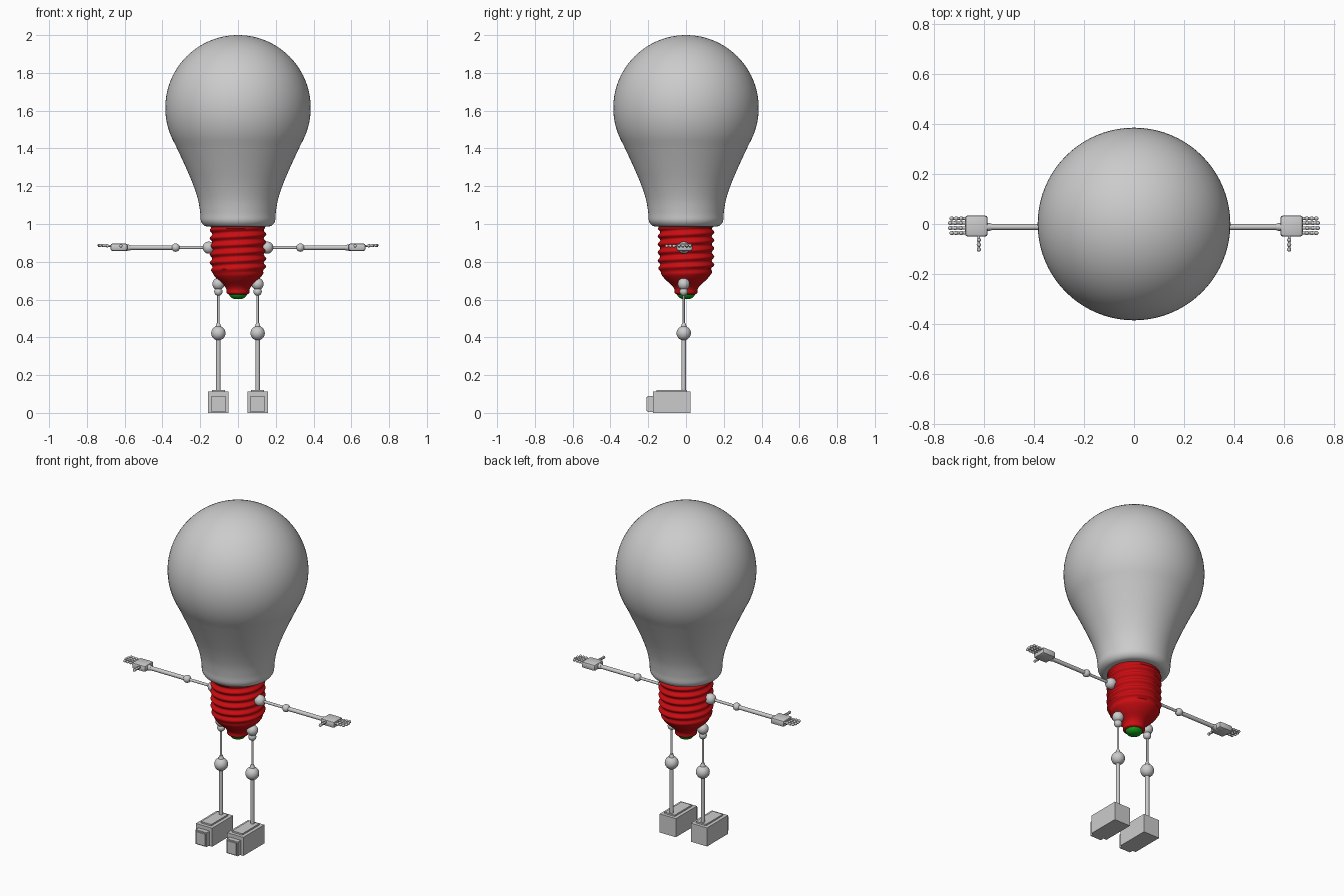
import bpy, bmesh, math
from mathutils import Vector

cube = bpy.data.objects.get("Cube")
if cube:
    bpy.data.objects.remove(cube, do_unlink=True)


def material(name, rgb):
    m = bpy.data.materials.new(name)
    m.use_nodes = True
    color = (*rgb, 1)
    m.diffuse_color = color
    m.node_tree.nodes["Principled BSDF"].inputs["Base Color"].default_value = color
    return m


GREY = material("light grey", (0.6, 0.6, 0.6))
RED = material("red", (0.6, 0.004, 0.006))
GREEN = material("green", (0.005, 0.35, 0.01))


def finish(name, bm, mat, smooth=40):
    bmesh.ops.recalc_face_normals(bm, faces=bm.faces)
    mesh = bpy.data.meshes.new(name)
    bm.to_mesh(mesh)
    bm.free()
    obj = bpy.data.objects.new(name, mesh)
    bpy.context.collection.objects.link(obj)
    mesh.materials.append(mat)
    if smooth:
        bpy.ops.object.select_all(action="DESELECT")
        obj.select_set(True)
        bpy.context.view_layer.objects.active = obj
        bpy.ops.object.shade_smooth_by_angle(angle=math.radians(smooth))
    return obj


def lathe(name, rings, mat, segments=64, ripple=None):
    """Spin (radius, height) rings about z; ripple adds to the radius by height and angle."""
    bm = bmesh.new()
    loops = []
    for r, z in rings:
        loop = []
        for i in range(segments):
            a = math.tau * i / segments
            rr = r + (ripple(z, a) if ripple else 0)
            loop.append(bm.verts.new((rr * math.cos(a), rr * math.sin(a), z)))
        loops.append(loop)
    for low, high in zip(loops, loops[1:]):
        for i in range(segments):
            j = (i + 1) % segments
            bm.faces.new((low[i], low[j], high[j], high[i]))
    bm.faces.new(loops[0])
    bm.faces.new(loops[-1])
    return finish(name, bm, mat, 60)


def ball(name, center, radius):
    bm = bmesh.new()
    bmesh.ops.create_uvsphere(bm, u_segments=24, v_segments=14, radius=radius)
    bmesh.ops.translate(bm, verts=bm.verts, vec=center)
    return finish(name, bm, GREY)


def rod(name, start, end, r1, r2=None):
    start, end = Vector(start), Vector(end)
    axis = end - start
    bm = bmesh.new()
    bmesh.ops.create_cone(bm, cap_ends=True, segments=16, radius1=r1,
                          radius2=r1 if r2 is None else r2, depth=axis.length)
    bmesh.ops.rotate(bm, verts=bm.verts,
                     matrix=axis.to_track_quat("Z", "Y").to_matrix())
    bmesh.ops.translate(bm, verts=bm.verts, vec=(start + end) / 2)
    return finish(name, bm, GREY)


def box(name, low, high, bevel=0):
    low, high = Vector(low), Vector(high)
    bm = bmesh.new()
    bmesh.ops.create_cube(bm, size=1)
    bmesh.ops.scale(bm, verts=bm.verts, vec=high - low)
    bmesh.ops.translate(bm, verts=bm.verts, vec=(low + high) / 2)
    if bevel:
        bmesh.ops.bevel(bm, geom=bm.edges[:], offset=bevel, segments=2,
                        affect="EDGES", profile=0.5)
    return finish(name, bm, GREY, 40 if bevel else 0)


def spline(points, steps):
    """Smooth curve through the given points."""
    pts = [Vector(p) for p in points]
    pts = [2 * pts[0] - pts[1]] + pts + [2 * pts[-1] - pts[-2]]
    out = []
    for a, b, c, d in zip(pts, pts[1:], pts[2:], pts[3:]):
        for s in range(steps):
            t = s / steps
            out.append(0.5 * (2 * b + (c - a) * t + (2 * a - 5 * b + 4 * c - d) * t**2
                              + (3 * b - a - 3 * c + d) * t**3))
    return out + [pts[-2]]


# Glass bulb: flared neck running into a round dome
neck = spline([(0.14, 0.985), (0.175, 0.99), (0.196, 1.015), (0.2, 1.06), (0.212, 1.13),
               (0.24, 1.215), (0.283, 1.315), (0.332, 1.42)], 5)
dome = []
for i in range(1, 33):
    a = math.radians(-30 + 119.5 * i / 32)
    dome.append((0.385 * math.cos(a), 1.615 + 0.385 * math.sin(a)))
lathe("glass_bulb", [tuple(p) for p in neck] + dome, GREY, 80)

# Screw base with a helical thread
PITCH = 0.043


def thread(z, a):
    fade = max(0, min(1, (z - 0.73) / 0.03, (0.985 - z) / 0.01))
    return 0.007 * fade * math.cos(math.tau * z / PITCH - a)


base = spline([(0.05, 0.628), (0.06, 0.635), (0.062, 0.655), (0.075, 0.675),
               (0.108, 0.705), (0.132, 0.735), (0.141, 0.77)], 4)
wall = [(0.143, 0.77 + 0.22 * i / 44) for i in range(1, 45)]
lathe("screw_base", [tuple(p) for p in base] + wall, RED, 64, thread)

# Contact tip
lathe("contact_tip", [(0.02, 0.603), (0.036, 0.61), (0.046, 0.622), (0.048, 0.635)], GREEN, 40)

Y = -0.012
ARM_Z = 0.875

for side, s in (("left", 1), ("right", -1)):
    def at(x, z, y=Y):
        return (s * x, y, z)

    def sided_box(name, low, high, bevel=0):
        xs = sorted((s * low[0], s * high[0]))
        box(f"{side}_{name}", (xs[0], *low[1:]), (xs[1], *high[1:]), bevel)

    # Arm
    ball(f"{side}_shoulder", at(0.155, ARM_Z), 0.032)
    rod(f"{side}_upper_arm", at(0.16, ARM_Z), at(0.33, ARM_Z), 0.008)
    ball(f"{side}_elbow", at(0.33, ARM_Z), 0.022)
    rod(f"{side}_forearm", at(0.34, ARM_Z), at(0.59, ARM_Z), 0.012)
    rod(f"{side}_wrist", at(0.57, ARM_Z), at(0.6, ARM_Z), 0.014, 0.019)

    # Hand
    sided_box("palm", (0.585, -0.05, 0.858), (0.675, 0.034, 0.896), 0.01)

    def digit(name, start, step, radius):
        start, step = Vector(start), Vector(step)
        rod(f"{side}_{name}_bone", start, start + 3 * step, radius * 0.65)
        for k in range(1, 4):
            ball(f"{side}_{name}_joint_{k}", start + k * step, radius)

    for n, y in enumerate((-0.036, -0.016, 0.004, 0.022)):
        reach = 0.019 if n in (0, 3) else 0.021
        digit(f"finger_{n + 1}", at(0.672, 0.884, y), (s * reach, 0, 0.0008), 0.0085)
    digit("thumb", at(0.62, 0.884, -0.045), (0, -0.019, 0), 0.0085)

    # Leg
    X = 0.104
    ball(f"{side}_hip", at(X, 0.682), 0.032)
    ball(f"{side}_hip_joint", at(X, 0.642), 0.022)
    rod(f"{side}_thigh", at(X, 0.44), at(X, 0.64), 0.006)
    rod(f"{side}_knee_collar", at(X, 0.445), at(X, 0.475), 0.019, 0.009)
    ball(f"{side}_knee", at(X, 0.422), 0.038)
    rod(f"{side}_shin", at(X, 0.11), at(X, 0.4), 0.0115)

    # Foot: body, top plate and stepped toe
    sided_box("foot", (X - 0.054, -0.175, 0), (X + 0.054, 0.025, 0.112))
    sided_box("foot_plate", (X - 0.034, -0.155, 0.11), (X + 0.034, 0.006, 0.121))
    sided_box("toe", (X - 0.037, -0.203, 0.004), (X + 0.037, -0.17, 0.09))
    sided_box("toe_cap", (X - 0.03, -0.21, 0.01), (X + 0.03, -0.2, 0.083))
